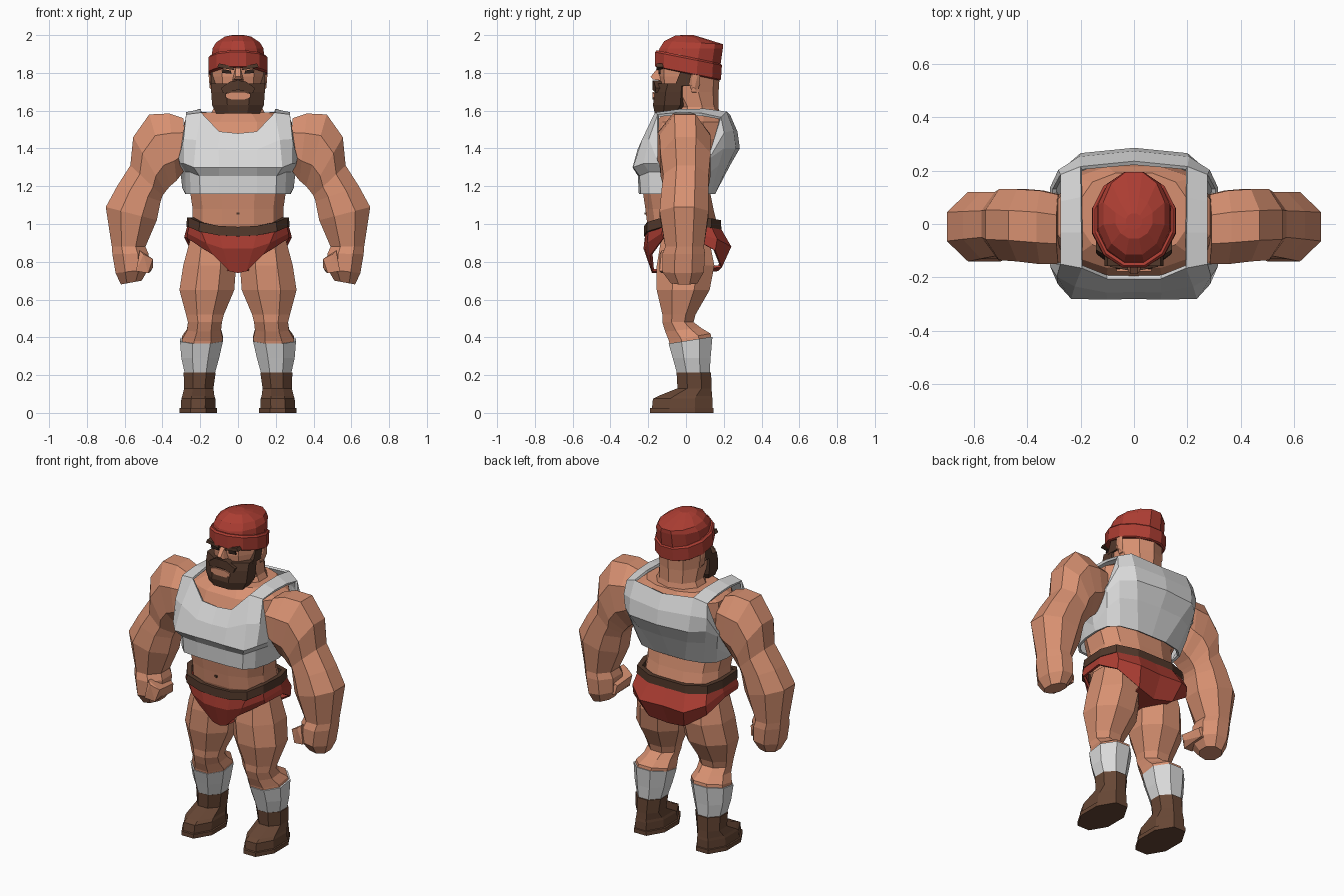
import bpy, bmesh, math
from mathutils import Vector


def material(name, rgb):
    m = bpy.data.materials.new(name)
    m.diffuse_color = (*rgb, 1)
    return m


SKIN = material("skin", (0.68, 0.28, 0.165))
WHITE = material("white cloth", (0.70, 0.70, 0.70))
RED = material("red cloth", (0.42, 0.048, 0.033))
LEATHER = material("boot leather", (0.135, 0.062, 0.035))
HAIR = material("dark brown", (0.085, 0.04, 0.024))
DARK = material("eye dark", (0.03, 0.016, 0.012))


def finish(name, bm, mat, mirror=False, thick=0, recalc=True):
    if recalc:
        bmesh.ops.recalc_face_normals(bm, faces=bm.faces[:])
    me = bpy.data.meshes.new(name)
    bm.to_mesh(me)
    bm.free()
    me.materials.append(mat)
    ob = bpy.data.objects.new(name, me)
    bpy.context.collection.objects.link(ob)
    if mirror:
        ob.modifiers.new("mirror", 'MIRROR').merge_threshold = 0.002
    if thick:
        s = ob.modifiers.new("thickness", 'SOLIDIFY')
        s.thickness, s.offset = thick, -1
    return ob


def level(z, x, y0, y1, tilt=0):
    """Ring centred on x = 0; tilt raises the front and lowers the back."""
    return (-x, z, x, z, y0, y1, tilt)


def loft(name, mat, rings, n=8, mirror=False, power=1.0):
    """Skin rings given as (x0, z0, x1, z1, y0, y1[, tilt])."""
    bm = bmesh.new()
    rows = []
    for x0, z0, x1, z1, y0, y1, *t in rings:
        tilt = t[0] if t else 0
        row = []
        for i in range(n):
            a = 2 * math.pi * (i + 0.5) / n
            c, s = [math.copysign(abs(v / math.cos(math.pi / n)) ** power, v)
                    for v in (math.cos(a), math.sin(a))]
            row.append(bm.verts.new(((x0 + x1) / 2 + c * (x1 - x0) / 2,
                                     (y0 + y1) / 2 + s * (y1 - y0) / 2,
                                     (z0 + z1) / 2 + c * (z1 - z0) / 2 - s * tilt)))
        rows.append(row)
    for a, b in zip(rows, rows[1:]):
        for i in range(n):
            j = (i + 1) % n
            bm.faces.new((a[i], a[j], b[j], b[i]))
    bm.faces.new(rows[0])
    bm.faces.new(rows[-1])
    return finish(name, bm, mat, mirror)


def garment(name, mat, columns, bridge=None, row=0, lift=0, thick=0.015):
    """Half garment from columns (front to back, each low to high), mirrored.
    bridge joins a front column pair to a back pair over the shoulder or crotch."""
    bm = bmesh.new()
    cols = [[bm.verts.new(p) for p in c] for c in columns]
    for a, b in zip(cols, cols[1:]):
        for k in range(len(a) - 1):
            bm.faces.new((a[k], b[k], b[k + 1], a[k + 1]))
    if bridge:
        a, b, c, d = [cols[i][row] for i in bridge]
        for t in (0.35, 0.7, 1):
            if t < 1:
                up = Vector((0, 0, lift))
                e, f = [bm.verts.new(p.co.lerp(q.co, 1 - (1 - t) if p is None else t) + up)
                        for p, q in ((cols[bridge[0]][row], c), (cols[bridge[1]][row], d))]
            else:
                e, f = c, d
            bm.faces.new((a, b, f, e))
            a, b = e, f
    return finish(name, bm, mat, True, thick, recalc=False)


def hull(name, mat, points, mirror=False):
    bm = bmesh.new()
    vs = [bm.verts.new(p) for p in points]
    bmesh.ops.convex_hull(bm, input=vs)
    bmesh.ops.dissolve_limit(bm, angle_limit=0.02, verts=bm.verts[:], edges=bm.edges[:])
    return finish(name, bm, mat, mirror)


# Torso
loft("torso", SKIN, [
    level(0.90, 0.23, -0.17, 0.15), level(1.00, 0.243, -0.205, 0.165),
    level(1.08, 0.24, -0.215, 0.145), level(1.18, 0.255, -0.23, 0.125),
    level(1.30, 0.285, -0.225, 0.18), level(1.45, 0.292, -0.205, 0.235),
    level(1.54, 0.285, -0.165, 0.215), level(1.59, 0.20, -0.11, 0.19)], n=12, power=0.8)
hull("navel", HAIR, [(x, y, z) for x in (-0.008, 0.008) for y in (-0.219, -0.212)
                     for z in (1.05, 1.062)])

# Tank top: hem, bulge and top point of each column
shirt = []
for hem, bulge, top in [
        ((0, -.25), (0, -.28, 1.30), (0, -.205, 1.48)),
        ((.10, -.25), (.10, -.283, 1.30), (.10, -.205, 1.49)),
        ((.20, -.24), (.235, -.28, 1.30), (.195, -.165, 1.59)),
        ((.25, -.19), (.285, -.225, 1.32), (.275, -.15, 1.58)),
        ((.275, -.10), (.305, -.15, 1.32), (.305, -.15, 1.38)),
        ((.28, 0), (.305, 0, 1.28), (.308, 0, 1.32)),
        ((.265, .08), (.305, .13, 1.35), (.305, .13, 1.39)),
        ((.21, .13), (.275, .20, 1.40), (.275, .185, 1.565)),
        ((.10, .155), (.20, .265, 1.40), (.20, .215, 1.595)),
        ((0, .155), (0, .285, 1.40), (0, .235, 1.575))]:
    h, b, t = Vector((*hem, 1.16)), Vector(bulge), Vector(top)
    front = b.y < -0.1
    u = h.lerp(b, 0.15 if front else 0.6)
    u.z = b.z - (0.045 if front else 0.09)
    m = b.lerp(t, 0.5)
    m.x, m.y = m.x * 1.03, m.y * 1.05
    shirt.append([h, u, b, m, t])
garment("tank_top", WHITE, shirt, (2, 3, 8, 7), row=4, lift=0.017)

# Briefs and the belt along their upper edge
briefs = [
    ((0, -.18, .74), (0, -.225, .87), (0, -.215, .95)),
    ((.045, -.18, .75), (.08, -.218, .87), (.10, -.215, .955)),
    ((.13, -.19, .835), (.17, -.205, .90), (.20, -.20, .975)),
    ((.27, -.12, .925), (.268, -.13, .95), (.255, -.12, 1.0)),
    ((.285, .03, .93), (.277, .03, .96), (.265, .03, 1.0)),
    ((.25, .155, .86), (.25, .165, .92), (.235, .13, .995)),
    ((.12, .19, .77), (.15, .24, .88), (.12, .18, .985)),
    ((0, .17, .75), (0, .23, .88), (0, .18, .985))]
garment("briefs", RED, briefs, (1, 0, 6, 7))
garment("belt", HAIR, [[(x * 1.03, y * 1.04, z - 0.015), (x * 1.02, y * 1.03, z + 0.035)]
                       for x, y, z in (c[2] for c in briefs)], thick=0.03)

# Arms, from shoulder to fist
loft("arm", SKIN, [
    (.27, 1.30, .29, 1.56, -.15, .11), (.325, 1.23, .365, 1.585, -.15, .125),
    (.36, 1.20, .47, 1.58, -.14, .13), (.385, 1.17, .555, 1.46, -.135, .13),
    (.40, 1.15, .57, 1.31, -.12, .12), (.41, 1.12, .64, 1.20, -.13, .12),
    (.43, 1.02, .70, 1.09, -.14, .12), (.49, .88, .668, .88, -.11, .095),
    (.475, .845, .665, .84, -.125, .10), (.475, .76, .648, .74, -.125, .095),
    (.51, .70, .62, .68, -.08, .06)], mirror=True)
hull("thumb", SKIN, [(.52, -.13, .86), (.50, -.14, .84), (.45, -.12, .815), (.45, -.10, .77),
                     (.475, -.13, .74), (.54, -.14, .75), (.52, .03, .84), (.455, .02, .80),
                     (.465, .03, .745), (.54, .03, .75)], True)

# Legs, socks and boots
loft("leg", SKIN, [
    (.04, .93, .25, .93, -.13, .12), (.01, .78, .29, .78, -.155, .15),
    (.02, .65, .31, .65, -.155, .125), (.075, .52, .275, .52, -.125, .05),
    (.085, .48, .265, .48, -.125, .04), (.09, .44, .27, .44, -.11, .08, -.01),
    (.08, .40, .295, .40, -.09, .13, -.02), (.085, .37, .30, .37, -.085, .135, -.02)],
    mirror=True)
loft("sock", WHITE, [
    (.125, .20, .28, .20, -.045, .125), (.10, .29, .30, .29, -.07, .13),
    (.08, .385, .307, .385, -.092, .14, -.018)], mirror=True)
loft("boot", LEATHER, [
    (.112, 0, .31, 0, -.19, .145), (.112, .025, .31, .025, -.19, .145),
    (.12, .027, .303, .027, -.18, .14), (.12, .075, .30, .075, -.175, .14),
    (.125, .09, .295, .09, -.145, .138), (.13, .13, .285, .13, -.045, .135),
    (.118, .215, .288, .215, -.05, .133)], mirror=True)

# Head and neck
loft("head", SKIN, [
    level(1.55, 0.16, -0.09, 0.18), level(1.62, 0.125, -0.07, 0.165),
    level(1.70, 0.13, -0.13, 0.165), level(1.78, 0.135, -0.14, 0.17),
    level(1.90, 0.135, -0.135, 0.17)], n=10)
loft("ear", SKIN, [(.12, 1.75, .121, 1.82, .02, .06), (.12, 1.69, .15, 1.72, .03, .05),
                   (.135, 1.70, .155, 1.78, .02, .07), (.14, 1.78, .155, 1.81, .03, .07)],
     n=6, mirror=True)
hull("nose", SKIN, [(s * x, y, z) for s in (-1, 1) for x, y, z in
                    ((.012, -.135, 1.83), (.014, -.155, 1.82), (.03, -.135, 1.76),
                     (.022, -.175, 1.765), (.012, -.187, 1.78))])
hull("eye", DARK, [(x, y, z) for x, z in ((.035, 1.795), (.085, 1.80), (.08, 1.82), (.037, 1.812))
                   for y in (-.136, -.145)], True)
hull("eyebrow", HAIR, [(x, y, z) for x, z in ((.022, 1.815), (.024, 1.835), (.10, 1.85),
                                             (.11, 1.83)) for y in (-.12, -.157)], True)

# Beard, sideburns, moustache and mouth
loft("beard", HAIR, [
    level(1.585, 0.115, -0.165, -0.01), level(1.63, 0.137, -0.175, 0.03),
    level(1.70, 0.142, -0.165, 0.032), level(1.745, 0.142, -0.148, 0.03)])
hull("sideburn", HAIR, [(x, y, z) for x in (.11, .143) for y, z in
                        ((-.06, 1.73), (.035, 1.73), (.03, 1.83), (-.02, 1.83))], True)
hull("moustache", HAIR, [(x, y, z) for x, z in ((0, 1.76), (.04, 1.755), (.09, 1.72),
                                               (.08, 1.695), (0, 1.71))
                         for y in (-.13, -.178 + x * .2)], True)
hull("mouth", SKIN, [(s * x, y, z) for s in (-1, 1) for x, z in
                     ((.065, 1.69), (.065, 1.67), (.035, 1.66), (.03, 1.70))
                     for y in (-.168, -.177)])

# Knitted cap with a turned-up band
loft("cap_band", RED, [
    level(1.795, 0.15, -0.155, 0.175, 0.035), level(1.80, 0.157, -0.163, 0.185, 0.035),
    level(1.875, 0.155, -0.163, 0.19, 0.035), level(1.885, 0.145, -0.155, 0.18, 0.035)], n=12)
loft("cap_crown", RED, [
    level(1.86, 0.14, -0.15, 0.18, 0.035), level(1.93, 0.135, -0.14, 0.195, 0.0),
    level(1.96, 0.115, -0.115, 0.195, 0.008), level(1.99, 0.07, -0.055, 0.10, 0.008),
    level(2.0, 0.03, -0.02, 0.04, 0)], n=12)
